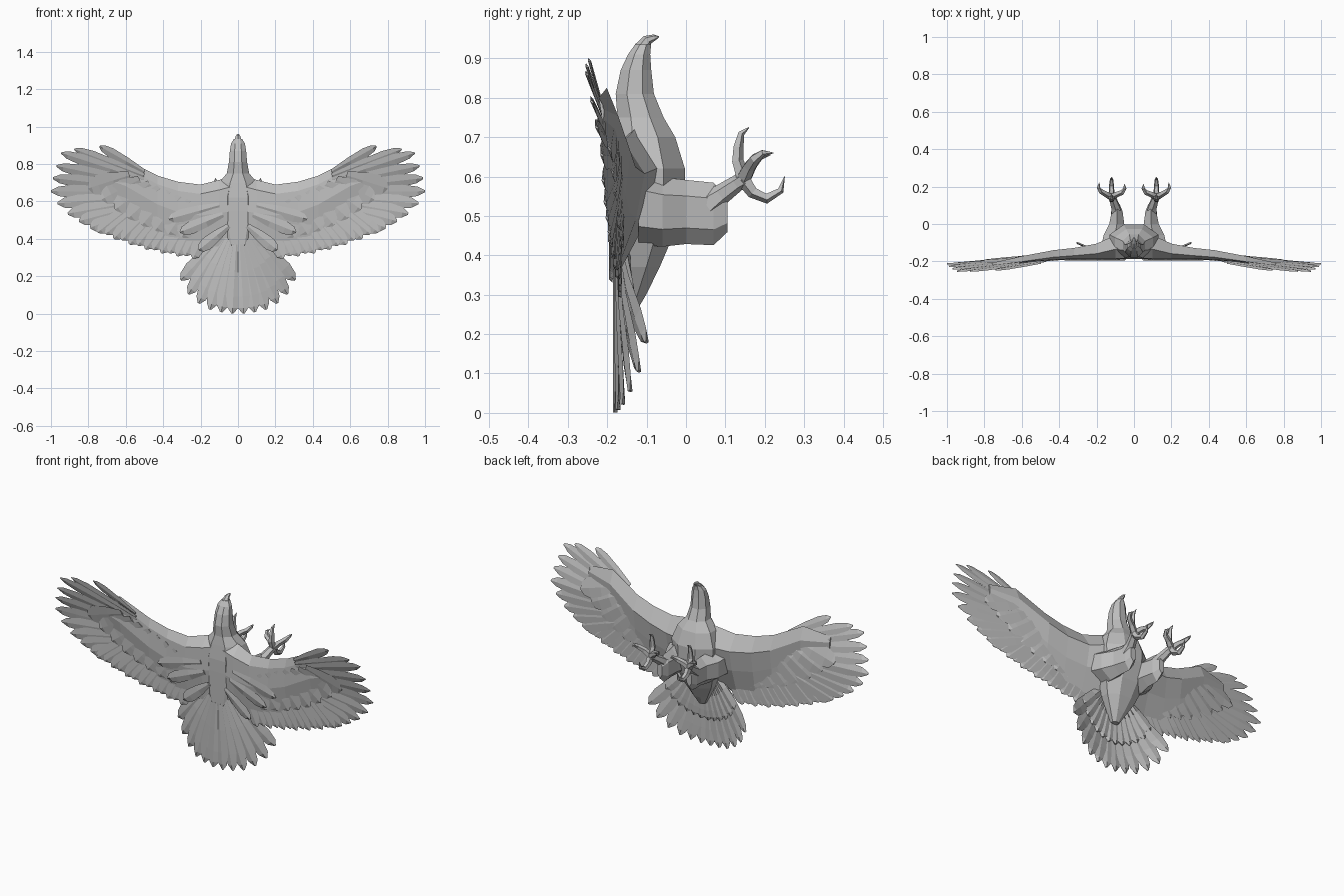
import bpy, bmesh, math
from mathutils import Vector

cube = bpy.data.objects.get("Cube")
if cube:
    bpy.data.objects.remove(cube, do_unlink=True)

grey = bpy.data.materials.new("plain_grey")
grey.use_nodes = True
colour = (0.52, 0.52, 0.52, 1)
grey.diffuse_color = colour
grey.node_tree.nodes["Principled BSDF"].inputs["Base Color"].default_value = colour


def loft(bm, rings):
    """Skin a list of equal-length point rings and cap both ends."""
    loops = [[bm.verts.new(p) for p in ring] for ring in rings]
    n = len(loops[0])
    for a, b in zip(loops, loops[1:]):
        for i in range(n):
            j = (i + 1) % n
            bm.faces.new((a[i], a[j], b[j], b[i]))
    bm.faces.new(loops[0][::-1])
    bm.faces.new(loops[-1])


def finish(name, bm, mirror=True):
    bmesh.ops.recalc_face_normals(bm, faces=bm.faces)
    mesh = bpy.data.meshes.new(name)
    bm.to_mesh(mesh)
    bm.free()
    mesh.materials.append(grey)
    obj = bpy.data.objects.new(name, mesh)
    bpy.context.collection.objects.link(obj)
    if mirror:
        mod = obj.modifiers.new("mirror", "MIRROR")
        mod.use_mirror_merge = False
    return obj


def tube(bm, path, radii, sides=6):
    """Tapered limb following a path."""
    pts = [Vector(p) for p in path]
    rings = []
    for i, p in enumerate(pts):
        d = (pts[min(i + 1, len(pts) - 1)] - pts[max(i - 1, 0)]).normalized()
        u = d.cross(Vector((1, 0, 0))).normalized()
        v = d.cross(u)
        rings.append([p + radii[i] * (u * math.cos(a) + v * math.sin(a))
                      for a in (math.tau * k / sides for k in range(sides))])
    loft(bm, rings)


def wing_y(x, z):
    """Depth of the gently swept wing surface."""
    return -0.168 - 0.075 * max(0, x - 0.4) - 0.2 * max(0, z - 0.66)


def tail_y(x, z):
    """Depth of the cupped tail fan."""
    return -0.18 + 0.078 * min(1.1, (x / 0.31) ** 2)


def back_y(x, z):
    """Depth of the flat back."""
    return -0.19


BLADE = ((0, 0.4), (0.4, 0.85), (0.75, 1), (0.92, 0.7), (1, 0.15))


def feather(bm, root, tip, width, depth, lift=0.0, thick=0.004):
    """Thin ridged blade lying on a depth surface, points given as (x, z)."""
    r, t = Vector(root), Vector(tip)
    side = (t - r).normalized().orthogonal() * width / 2
    rings = []
    for f, w in BLADE:
        c = r.lerp(t, f)
        rise = lift * (1 - 0.6 * f)
        a, b = c + side * w, c - side * w
        ya, y, yb = (depth(p.x, p.y) + rise for p in (a, c, b))
        rings.append([(a.x, ya - 0.003, a.y), (c.x, y + thick, c.y),
                      (b.x, yb + 0.003, b.y), (c.x, y - thick, c.y)])
    loft(bm, rings)


def mix(a, b, t):
    return Vector(a).lerp(Vector(b), t)


# Body, neck and head: height, belly depth, back depth, half width
bm = bmesh.new()
sections = [
    (0.25, -0.13, -0.17, 0.02), (0.30, -0.10, -0.178, 0.05), (0.37, -0.065, -0.185, 0.09),
    (0.45, -0.03, -0.187, 0.12), (0.55, 0.0, -0.19, 0.13), (0.62, 0.0, -0.19, 0.135),
    (0.70, -0.025, -0.182, 0.105), (0.75, -0.055, -0.176, 0.062), (0.81, -0.08, -0.18, 0.05),
    (0.87, -0.087, -0.167, 0.045), (0.91, -0.09, -0.148, 0.038), (0.935, -0.088, -0.13, 0.022)]
rings = []
for z, front, back, half in sections:
    mid, deep = (front + back) / 2, (front - back) / 2
    rings.append([(half * 1.05 * math.cos(a), mid + deep * 1.05 * math.sin(a), z)
                  for a in (math.tau * (k + 0.5) / 8 for k in range(8))])
loft(bm, rings)
finish("body", bm, mirror=False)

# Hooked beak
bm = bmesh.new()
tube(bm, [(0, -0.11, 0.925), (0, -0.098, 0.947), (0, -0.08, 0.953), (0, -0.068, 0.955)],
     [0.022, 0.013, 0.008, 0.001])
finish("beak", bm, mirror=False)

# Wing arm: span, leading height, trailing height, belly depth, back depth
bm = bmesh.new()
stations = [
    (0.02, 0.74, 0.36, -0.02, -0.185), (0.10, 0.715, 0.36, -0.06, -0.19),
    (0.20, 0.69, 0.36, -0.105, -0.192), (0.32, 0.705, 0.38, -0.128, -0.19),
    (0.43, 0.738, 0.43, -0.14, -0.195), (0.60, 0.825, 0.54, -0.172, -0.21),
    (0.76, 0.80, 0.68, -0.208, -0.215)]
rings = []
for x, lead, trail, front, back in stations:
    chord, mid = lead - trail, (front + back) / 2
    rings.append([(x, mid - 0.01, lead), (x, front, lead - 0.25 * chord),
                  (x, (front + mid) / 2, lead - 0.6 * chord), (x, wing_y(x, trail), trail),
                  (x, back, lead - 0.5 * chord), (x, back + 0.004, lead - 0.15 * chord)])
loft(bm, rings)
finish("wing_arm", bm)

# Long outer flight feathers, fanning from the wrist
bm = bmesh.new()
tips = [(0.74, 0.895), (0.875, 0.88), (0.945, 0.86), (0.97, 0.79), (0.99, 0.725),
        (1.0, 0.655), (0.965, 0.59), (0.91, 0.535), (0.85, 0.495), (0.79, 0.46)]
for i, tip in enumerate(tips):
    root = mix((0.5, 0.76), (0.52, 0.56), i / (len(tips) - 1))
    feather(bm, root, tip, 0.052 + 0.004 * i, wing_y, lift=-0.012 + 0.002 * i)
finish("outer_flight_feathers", bm)

# Inner flight feathers along the trailing edge
bm = bmesh.new()
count = 13
for i in range(count):
    t = i / (count - 1)
    root = mix((0.54, 0.6), (0.14, 0.52), t)
    tip = mix((0.75, 0.435), (0.24, 0.295), t)
    tip.y -= 0.02 * math.sin(math.pi * t) - 0.008 * (i % 2)
    feather(bm, root, tip, 0.075, wing_y, lift=0.001 * (i % 3))
finish("inner_flight_feathers", bm)

# Short, broad covert feathers on both faces of the wing
for name, lift in (("back_coverts", -0.018), ("belly_coverts", 0.014)):
    bm = bmesh.new()
    for i in range(8):
        t = i / 7
        root = mix((0.58, 0.74), (0.2, 0.58), t)
        tip = mix((0.8, 0.67), (0.3, 0.41), t)
        tip.y -= 0.05 * math.sin(math.pi * t)
        feather(bm, root, tip, 0.11, wing_y, lift=lift)
    finish(name, bm)

# Shoulder feathers lying along the back
bm = bmesh.new()
for root, tip in (((0.10, 0.58), (0.37, 0.505)), ((0.08, 0.53), (0.31, 0.435)),
                  ((0.05, 0.47), (0.21, 0.34))):
    feather(bm, root, tip, 0.07, back_y, thick=0.006)
finish("shoulder_feathers", bm)

# Tail fan with a shorter layer of coverts
bm = bmesh.new()
for i, tip in enumerate([(0.03, 0.001), (0.09, 0.008), (0.15, 0.022), (0.21, 0.055),
                         (0.265, 0.105), (0.305, 0.18)]):
    root = (0.01 + 0.014 * i, 0.37 + 0.01 * i)
    feather(bm, root, tip, 0.078, tail_y, lift=0.002 * i, thick=0.006)
    short = mix(root, tip, 0.6)
    feather(bm, root, short, 0.07, tail_y, lift=0.024, thick=0.008)
finish("tail_feathers", bm)

# Thighs: flat-sided, (centre x, depth, height, half width, half height)
bm = bmesh.new()
thigh = [(0.10, -0.12, 0.52, 0.08, 0.085), (0.10, -0.06, 0.51, 0.065, 0.08),
         (0.092, 0.0, 0.51, 0.042, 0.074), (0.09, 0.07, 0.505, 0.03, 0.072),
         (0.092, 0.105, 0.505, 0.016, 0.042)]
loft(bm, [[(x + w * math.cos(a), y, z + h * math.sin(a))
           for a in (math.tau * (k + 0.5) / 6 for k in range(6))]
          for x, y, z, w, h in ((x, y, z, w * 1.1, h * 1.1) for x, y, z, w, h in thigh)])
finish("thigh", bm)

# Shanks
bm = bmesh.new()
tube(bm, [(0.092, 0.055, 0.53), (0.098, 0.09, 0.555), (0.112, 0.13, 0.583), (0.12, 0.15, 0.595)],
     [0.035, 0.026, 0.021, 0.022])
finish("shank", bm)

# Toes with curved talons
bm = bmesh.new()
toes = [
    [(0.12, 0.17, 0.56), (0.12, 0.205, 0.545), (0.12, 0.24, 0.565), (0.12, 0.25, 0.6)],
    [(0.12, 0.13, 0.64), (0.12, 0.132, 0.675), (0.12, 0.14, 0.71), (0.12, 0.16, 0.725)],
    [(0.15, 0.16, 0.625), (0.178, 0.175, 0.645), (0.19, 0.195, 0.66), (0.185, 0.222, 0.66)],
    [(0.09, 0.16, 0.62), (0.062, 0.17, 0.635), (0.048, 0.19, 0.652), (0.052, 0.215, 0.655)]]
for toe in toes:
    tube(bm, [(0.12, 0.145, 0.595)] + toe, [0.02, 0.016, 0.014, 0.009, 0.001], 5)
finish("toes", bm)
